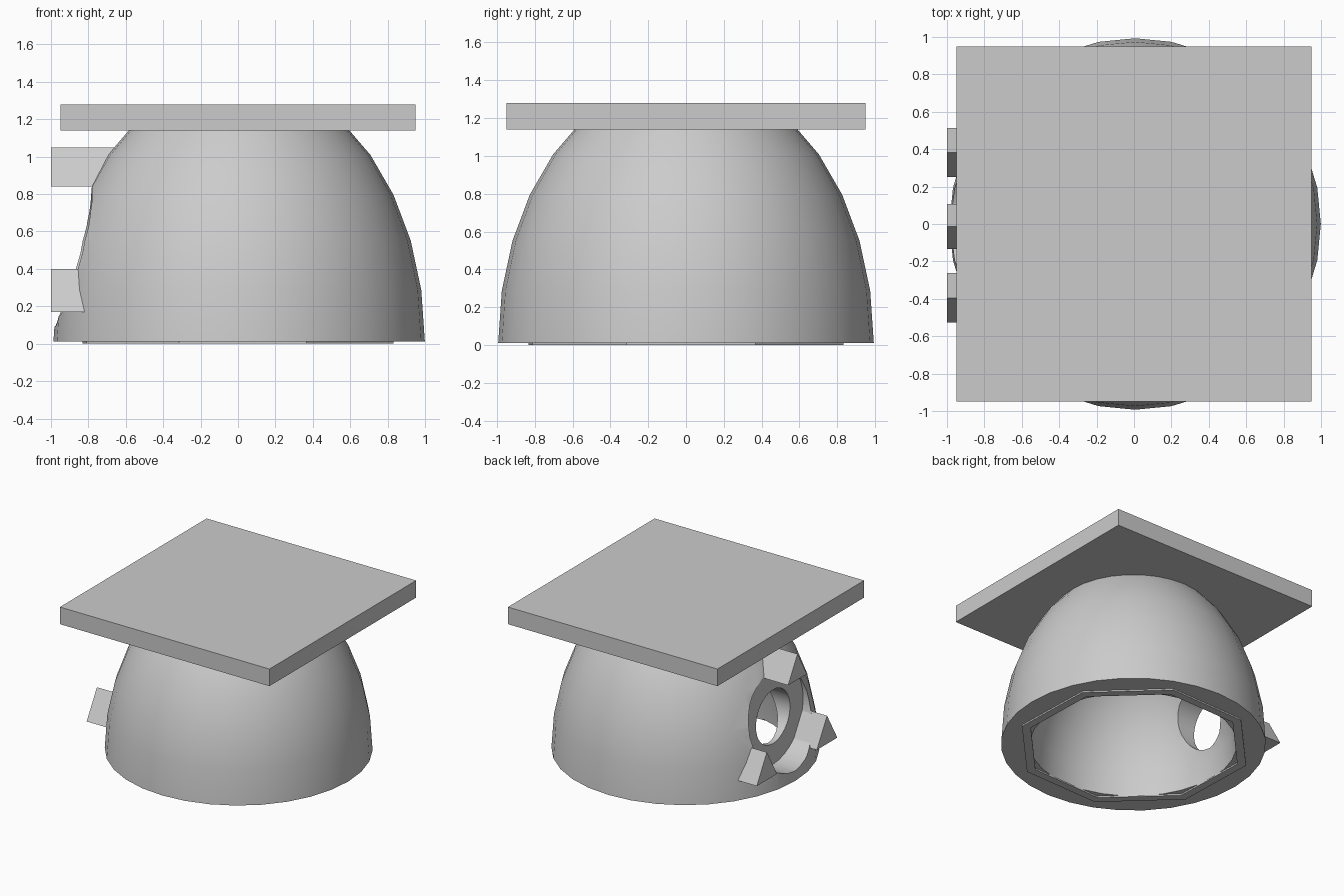
import bpy, bmesh, math
from mathutils import Matrix

# Remove the default cube
if "Cube" in bpy.data.objects:
    bpy.data.objects.remove(bpy.data.objects["Cube"], do_unlink=True)

GREY = (0.6, 0.6, 0.6, 1.0)
mat = bpy.data.materials.new("plain grey")
mat.use_nodes = True
mat.diffuse_color = GREY
next(n for n in mat.node_tree.nodes if n.type == 'BSDF_PRINCIPLED').inputs["Base Color"].default_value = GREY


def make_object(name, bm):
    bmesh.ops.recalc_face_normals(bm, faces=bm.faces)
    mesh = bpy.data.meshes.new(name)
    bm.to_mesh(mesh)
    bm.free()
    mesh.materials.append(mat)
    obj = bpy.data.objects.new(name, mesh)
    bpy.context.collection.objects.link(obj)
    return obj


def lathe(name, profile, steps, start=0.0, closed=False, shift=0.0):
    """Spin an (r, z) profile around the vertical axis."""
    bm = bmesh.new()
    vs = [bm.verts.new((r, 0, z)) for r, z in profile]
    pairs = list(zip(vs, vs[1:])) + ([(vs[-1], vs[0])] if closed else [])
    edges = [bm.edges.new(p) for p in pairs]
    bmesh.ops.rotate(bm, verts=vs, cent=(0, 0, 0), matrix=Matrix.Rotation(start, 3, 'Z'))
    bmesh.ops.spin(bm, geom=vs + edges, cent=(0, 0, 0), axis=(0, 0, 1),
                   angle=math.tau, steps=steps, use_merge=True)
    bmesh.ops.remove_doubles(bm, verts=bm.verts, dist=1e-5)
    bmesh.ops.translate(bm, verts=bm.verts, vec=(shift, 0, 0))
    return make_object(name, bm)


def side_prism(name, y, z, radius, x0, x1, sides):
    """Prism lying along x, with one corner pointing up."""
    bm = bmesh.new()
    ends = []
    for x in (x0, x1):
        ring = []
        for i in range(sides):
            a = math.tau * i / sides
            ring.append(bm.verts.new((x, y + radius * math.sin(a), z + radius * math.cos(a))))
        bm.faces.new(ring)
        ends.append(ring)
    for i in range(sides):
        j = (i + 1) % sides
        bm.faces.new((ends[0][i], ends[0][j], ends[1][j], ends[1][i]))
    return make_object(name, bm)


# Hollow dome
base = 0.012
step = math.pi / 16
outer = [(0.993 * math.cos(i * step), base + 1.41 * math.sin(i * step)) for i in range(6)]
inner = [(0.775 * math.cos(i * step), base + 1.03 * math.sin(i * step)) for i in range(8)]
profile = [(0, outer[-1][1])] + outer[::-1] + inner + [(0, base + 1.03)]
dome = lathe("dome", profile, 32, shift=0.006)

# Round recess and through hole in the side
PORT_Y, PORT_Z = -0.01, 0.48
for name, radius, inside in (("recess_cutter", 0.39, -0.78), ("hole_cutter", 0.22, -0.4)):
    cutter = side_prism(name, PORT_Y, PORT_Z, radius, -1.3, inside, 32)
    cutter.hide_render = True
    mod = dome.modifiers.new(name, 'BOOLEAN')
    mod.operation, mod.solver, mod.object = 'DIFFERENCE', 'EXACT', cutter
    bpy.context.view_layer.objects.active = dome
    bpy.ops.object.modifier_apply(modifier=mod.name)
    bpy.data.objects.remove(cutter, do_unlink=True)

bpy.ops.object.select_all(action='DESELECT')
dome.select_set(True)
bpy.context.view_layer.objects.active = dome
bpy.ops.object.shade_smooth_by_angle(angle=math.radians(30))

# Three triangular lugs around the recess
for name, y, z, radius, inside in (("top_lug", -0.013, 0.91, 0.14, -0.66),
                                   ("back_lug", 0.383, 0.246, 0.151, -0.74),
                                   ("front_lug", -0.395, 0.246, 0.153, -0.74)):
    side_prism(name, y, z, radius, -1.0, inside, 3)

# Thin octagonal ring under the dome
lathe("base_ring", [(0.89, 0), (0.89, base), (0.82, base), (0.82, 0)], 8,
      start=math.radians(24.3), closed=True)

# Square top plate
bm = bmesh.new()
bmesh.ops.create_cube(bm, size=1, matrix=Matrix.Translation((0, 0, 1.21))
                      @ Matrix.Diagonal((1.896, 1.896, 0.14, 1)))
make_object("top_plate", bm)
